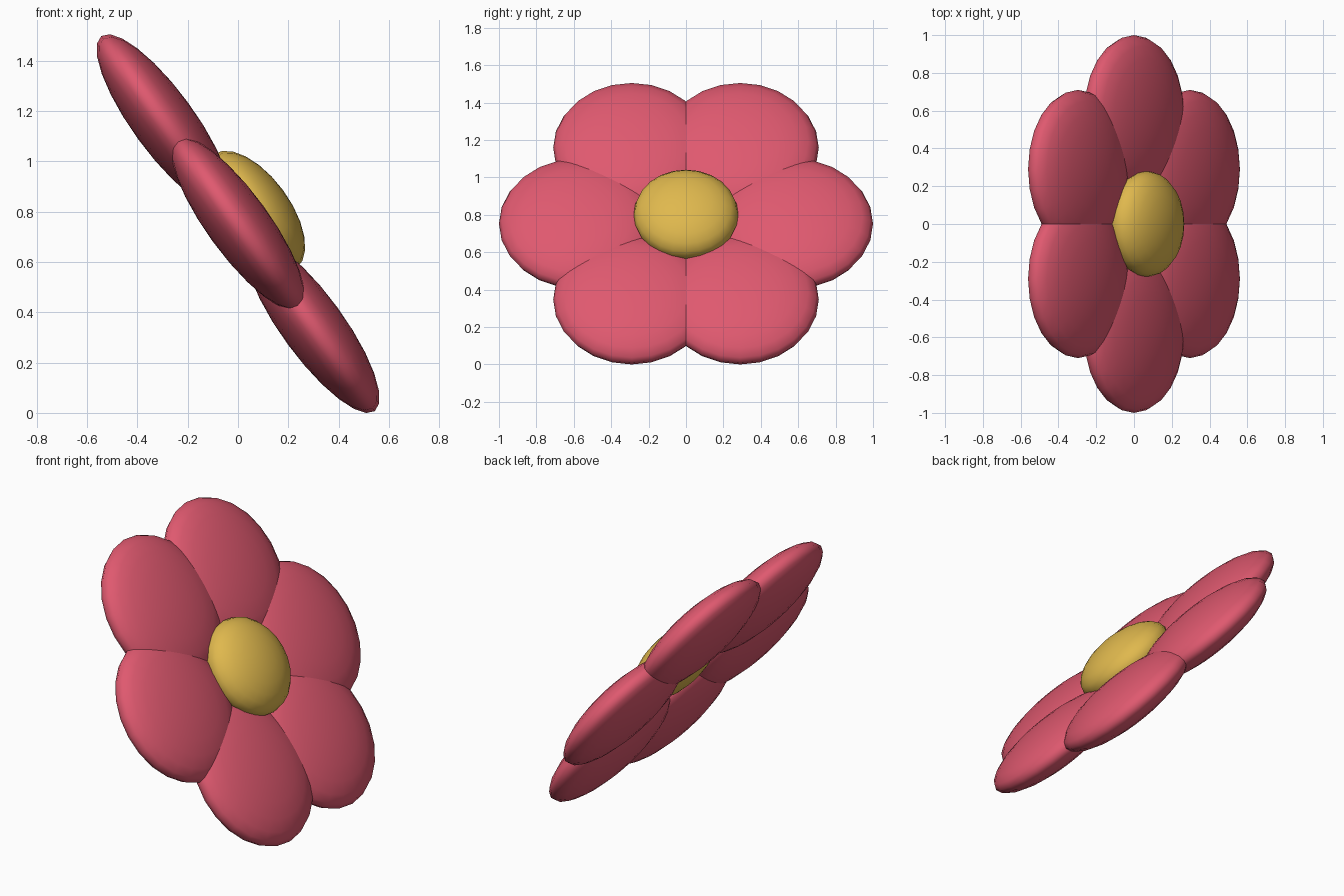
import bpy, math
from mathutils import Matrix

if "Cube" in bpy.data.objects:
    bpy.data.objects.remove(bpy.data.objects["Cube"])

def material(name, rgb):
    m = bpy.data.materials.new(name)
    m.diffuse_color = (*rgb, 1)
    m.use_nodes = True
    m.node_tree.nodes["Principled BSDF"].inputs["Base Color"].default_value = m.diffuse_color
    return m

pink = material("rose_pink", (0.74, 0.10, 0.16))
gold = material("golden_yellow", (0.74, 0.48, 0.075))

# The whole flower leans towards +x
tilt = Matrix.Translation((0, 0, 0.752)) @ Matrix.Rotation(math.radians(53.9), 4, 'Y')

def ellipsoid(name, mat, radius, half_thick, offset, angle=0.0, height=0.0):
    """Flattened smooth sphere placed in the flower's tilted plane."""
    bpy.ops.mesh.primitive_uv_sphere_add(segments=24, ring_count=12, radius=1)
    ob = bpy.context.object
    ob.name = name
    ob.data.transform(tilt @ Matrix.Rotation(angle, 4, 'Z')
                      @ Matrix.Translation((offset, 0, height))
                      @ Matrix.Diagonal((radius, radius, half_thick, 1)))
    ob.data.materials.append(mat)
    bpy.ops.object.shade_smooth()
    return ob

# Six round overlapping petals
for i in range(6):
    ellipsoid(f"petal_{i + 1}", pink, 0.42, 0.123, 0.58, math.radians(30 + 60 * i))

# Domed centre, raised towards the front face
ellipsoid("flower_centre", gold, 0.28, 0.14, 0, height=0.083)
